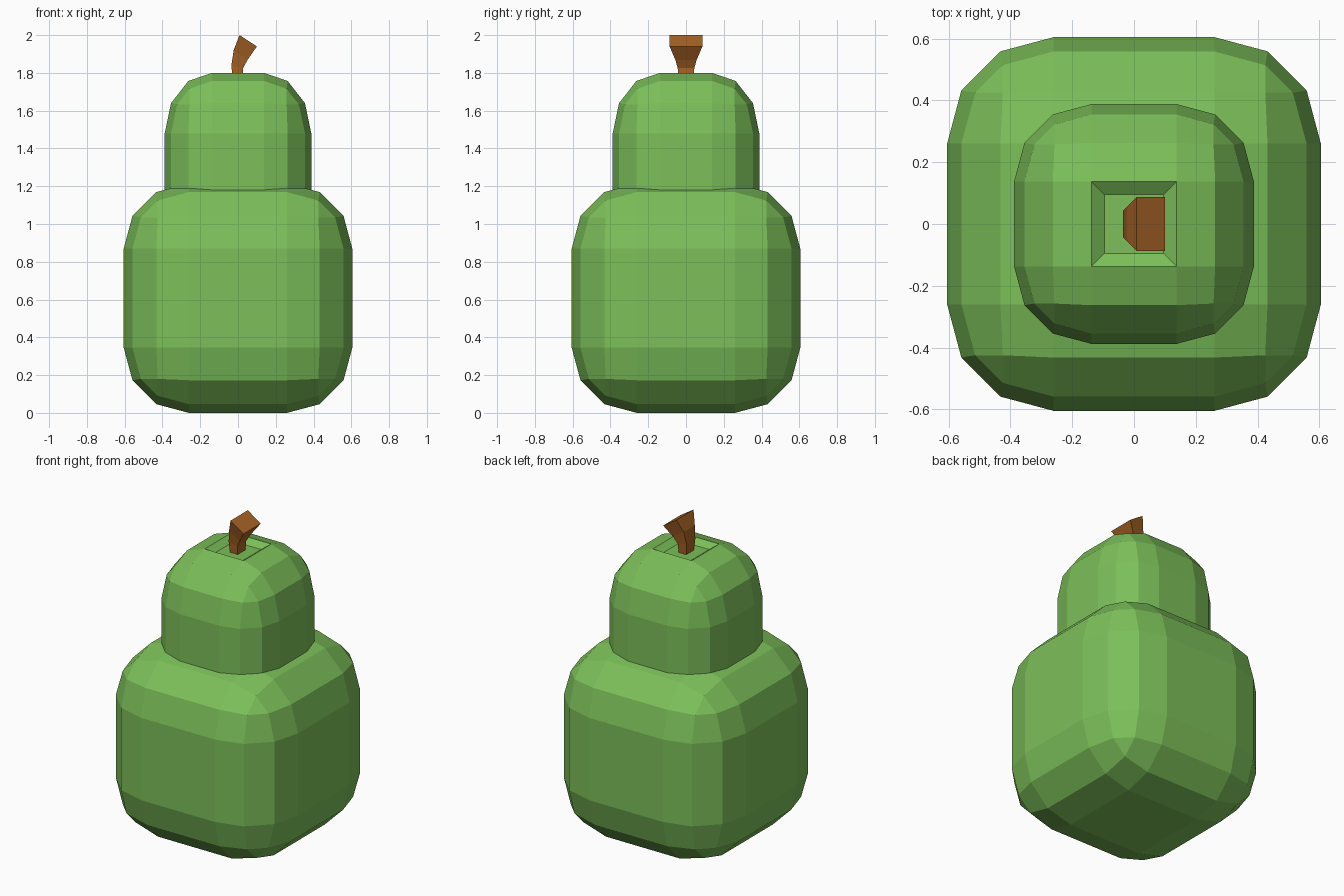
import bpy, bmesh
from mathutils import Vector

if "Cube" in bpy.data.objects:
    bpy.data.objects.remove(bpy.data.objects["Cube"])


def material(name, color):
    m = bpy.data.materials.new(name)
    m.diffuse_color = (*color, 1)
    m.use_nodes = True
    m.node_tree.nodes["Principled BSDF"].inputs["Base Color"].default_value = m.diffuse_color
    return m


def finish(bm, name, mat):
    bmesh.ops.recalc_face_normals(bm, faces=bm.faces[:])
    me = bpy.data.meshes.new(name)
    bm.to_mesh(me)
    bm.free()
    me.materials.append(mat)
    ob = bpy.data.objects.new(name, me)
    bpy.context.collection.objects.link(ob)
    return ob


def rounded_box(half, radius, z0, z1, stretch=1.0):
    """Box with three-segment rounded edges, optionally stretched in z."""
    bm = bmesh.new()
    bmesh.ops.create_cube(bm, size=1)
    bmesh.ops.scale(bm, vec=(2 * half, 2 * half, (z1 - z0) / stretch), verts=bm.verts[:])
    bmesh.ops.bevel(bm, geom=bm.edges[:], offset=radius, offset_type='OFFSET',
                    segments=3, profile=0.5, affect='EDGES')
    bmesh.ops.scale(bm, vec=(1, 1, stretch), verts=bm.verts[:])
    bmesh.ops.translate(bm, vec=(0, 0, (z0 + z1) / 2), verts=bm.verts[:])
    bm.normal_update()
    return bm


green = material("green_skin", (0.20, 0.52, 0.10))
brown = material("brown_stem", (0.40, 0.13, 0.02))

# Wide lower body
finish(rounded_box(0.605, 0.345, 0, 1.215), "lower_body", green)

# Narrow upper body with a shallow dimple in its top
bm = rounded_box(0.388, 0.25, 0.78, 1.8, 1.28)
top = max(bm.faces, key=lambda f: f.calc_center_median().z)
inner_verts = bmesh.ops.inset_region(bm, faces=[top], thickness=0.06)
bmesh.ops.translate(bm, vec=(0, 0, -0.03), verts=top.verts[:])
finish(bm, "upper_body", green)

# Curved, flaring stem: left x, left z, right x, right z, half depth
rings = [(-0.028, 1.76, 0.025, 1.76, 0.038),
         (-0.035, 1.84, 0.027, 1.825, 0.044),
         (-0.023, 1.92, 0.050, 1.868, 0.056),
         (0.008, 2.00, 0.100, 1.94, 0.087)]
bm = bmesh.new()
loops = [[bm.verts.new(Vector(p)) for p in
          ((lx, -d, lz), (rx, -d, rz), (rx, d, rz), (lx, d, lz))]
         for lx, lz, rx, rz, d in rings]
for a, b in zip(loops, loops[1:]):
    for i in range(4):
        j = (i + 1) % 4
        bm.faces.new((a[i], a[j], b[j], b[i]))
bm.faces.new(loops[0][::-1])
bm.faces.new(loops[-1])
finish(bm, "stem", brown)
